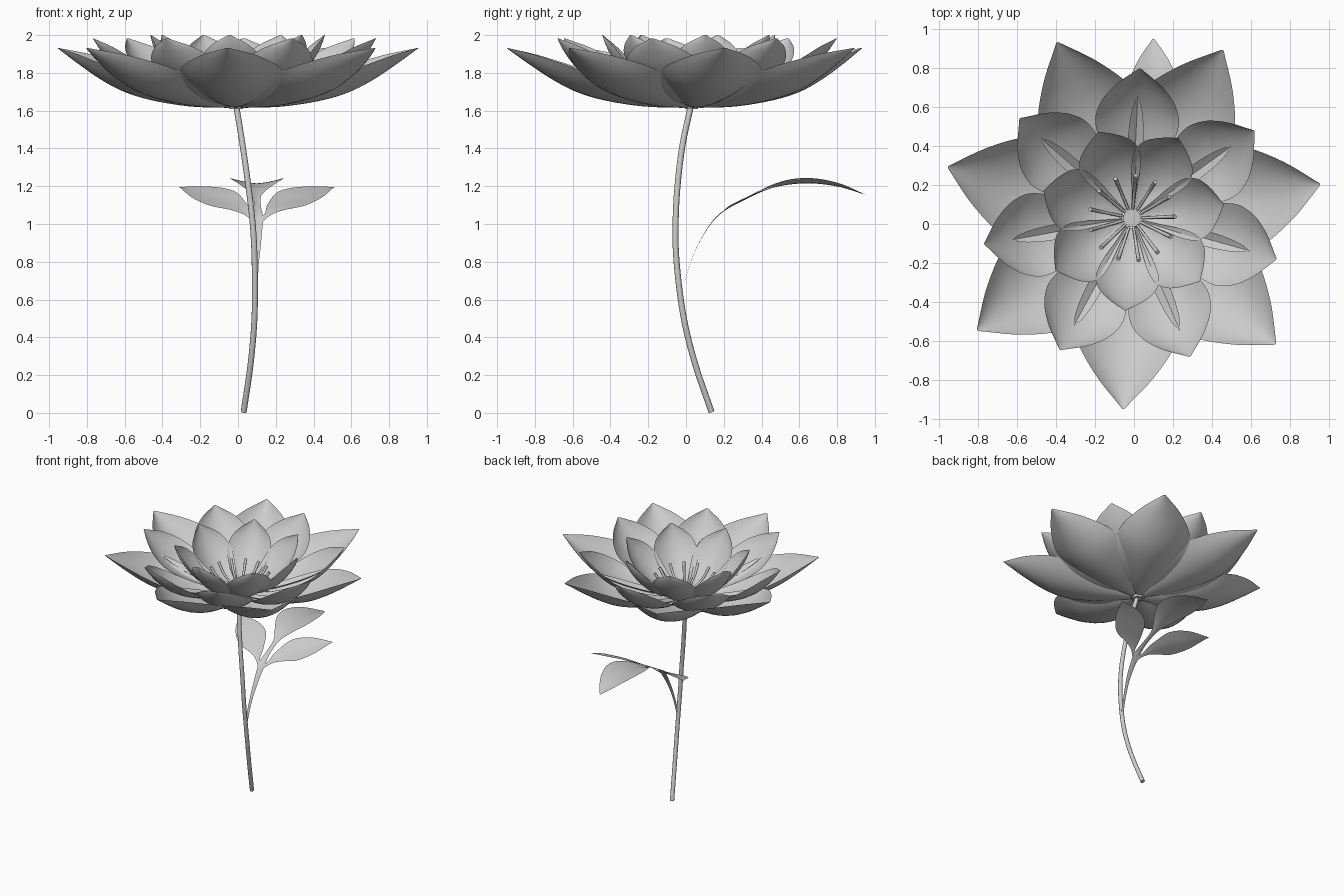
import bpy
import math
from mathutils import Vector

if "Cube" in bpy.data.objects:
    bpy.data.objects.remove(bpy.data.objects["Cube"])

CENTER = Vector((-0.01, 0.03, 0))


def spline(pts, t):
    """Catmull-Rom through pts; t is measured in point indices."""
    n = len(pts) - 1
    i = max(0, min(int(math.floor(t)), n - 1))
    f = t - i
    p = [Vector(pts[max(0, min(n, i + k))]) for k in (-1, 0, 1, 2)]
    if i == 0:
        p[0] = 2 * p[1] - p[2]
    if i == n - 1:
        p[3] = 2 * p[2] - p[1]
    return 0.5 * (2 * p[1] + (p[2] - p[0]) * f
                  + (2 * p[0] - 5 * p[1] + 4 * p[2] - p[3]) * f * f
                  + (3 * p[1] - p[0] - 3 * p[2] + p[3]) * f ** 3)


def grid_object(name, rows):
    """Smooth sheet from rows of points."""
    m = len(rows[0])
    verts = [v for row in rows for v in row]
    faces = [(i * m + j, i * m + j + 1, (i + 1) * m + j + 1, (i + 1) * m + j)
             for i in range(len(rows) - 1) for j in range(m - 1)]
    me = bpy.data.meshes.new(name)
    me.from_pydata(verts, [], faces)
    me.polygons.foreach_set("use_smooth", [True] * len(faces))
    ob = bpy.data.objects.new(name, me)
    bpy.context.collection.objects.link(ob)
    return ob


def petal(name, prof, cup, angle):
    """prof: (radius, height, half width) from base to tip."""
    wmax = max(p[2] for p in prof)
    n, m, rows = 28, 12, []
    for i in range(n + 1):
        t = i / n * (len(prof) - 1)
        r, z, w = spline(prof, t)
        d = spline(prof, t + 0.01) - spline(prof, t - 0.01)
        nr, nz = Vector((-d.y, d.x)).normalized()
        row = []
        for j in range(m + 1):
            s = 2 * j / m - 1
            c = cup * s * s * max(w, 0) / wmax
            rr, side = r + nr * c, s * w
            row.append(CENTER + Vector((rr * math.cos(angle) - side * math.sin(angle),
                                        rr * math.sin(angle) + side * math.cos(angle),
                                        z + nz * c)))
        rows.append(row)
    return grid_object(name, rows)


def tube(name, pts, radius, taper=(1, 1), res=3):
    cu = bpy.data.curves.new(name, 'CURVE')
    cu.dimensions = '3D'
    cu.bevel_depth = radius
    cu.bevel_resolution = res
    cu.use_fill_caps = True
    n = (len(pts) - 1) * 5
    sp = cu.splines.new('POLY')
    sp.points.add(n)
    for i in range(n + 1):
        sp.points[i].co = (*spline(pts, i / 5), 1)
        sp.points[i].radius = taper[0] + (taper[1] - taper[0]) * i / n
    sp.use_smooth = True
    ob = bpy.data.objects.new(name, cu)
    bpy.context.collection.objects.link(ob)
    return ob


# Three whorls of seven petals
OUTER = [(.05, 1.615, .05), (.25, 1.622, .16), (.45, 1.652, .245), (.6, 1.695, .272),
         (.73, 1.76, .235), (.86, 1.845, .14), (.98, 1.93, .006)]
MIDDLE = [(.05, 1.63, .04), (.25, 1.645, .12), (.42, 1.69, .19), (.55, 1.75, .215),
          (.65, 1.83, .185), (.72, 1.91, .115), (.77, 1.982, .006)]
INNER = [(.05, 1.645, .03), (.18, 1.67, .1), (.28, 1.725, .145), (.36, 1.8, .162),
         (.42, 1.88, .14), (.455, 1.945, .085), (.475, 2.0, .006)]
for label, prof, cup, start in (("outer", OUTER, .12, 10.2), ("middle", MIDDLE, .085, 87),
                                ("inner", INNER, .06, 8.5)):
    for k in range(7):
        petal(f"{label}_petal_{k + 1}", prof, cup, math.radians(start + k * 360 / 7))

# Stamens around the pistil
for k in range(13):
    a = math.radians(k * 360 / 13 + 2)
    d = Vector((math.cos(a), math.sin(a), 0))
    path = [CENTER + d * r + Vector((0, 0, z))
            for r, z in ((.03, 1.65), (.1, 1.68), (.17, 1.73), (.22, 1.8))]
    tube(f"stamen_{k + 1}", path, .01, (.6, 1.1), 2)

# Pistil
tube("pistil", [CENTER + Vector((0, 0, z)) for z in (1.61, 1.65, 1.7)], .045, (.8, 1.05))

# Curved stem
tube("stem", [(.03, .135, .005), (.068, .045, .27), (.088, -.015, .52), (.088, -.05, .8),
              (.078, -.055, 1.0), (.055, -.045, 1.2), (.024, -.018, 1.42), (-.01, .027, 1.63)],
     .016)

# Compound leaf: blades lie on an arched sheet sampled at even arc length
STEP = .165
SHEET = [(.09, -.03, .6), (.097, .012, .76), (.105, .075, .91), (.105, .172, 1.045),
         (.1, .315, 1.13), (.1, .465, 1.193), (.1, .63, 1.215), (.1, .795, 1.2), (.1, .95, 1.155)]


def leaf_blade(name, spine, cup=.2, mirror=1):
    """spine: (sideways, arc length, half width) on the sheet."""
    n, m, rows = 40, 8, []
    for i in range(n + 1):
        t = i / n * (len(spine) - 1)
        u, s, w = spline(spine, t)
        w = max(w, .002)
        d = spline(spine, t + .01) - spline(spine, t - .01)
        pu, ps = Vector((d.y, -d.x)).normalized()
        row = []
        for j in range(m + 1):
            k = 2 * j / m - 1
            p = spline(SHEET, (s + ps * k * w) / STEP)
            row.append(p + Vector((mirror * (u + pu * k * w), 0, cup * w * abs(k) ** 1.5)))
        rows.append(row)
    return grid_object(name, rows)


leaf_blade("leaf_stalk_and_end_leaflet",
           [(0, 0, .01), (0, .2, .012), (0, .36, .02), (0, .47, .027), (0, .58, .018),
            (0, .7, .025), (0, .8, .08), (0, .9, .13), (0, 1.0, .142), (0, 1.1, .122),
            (0, 1.21, .075), (0, 1.32, .004)])
SIDE = [(0, .43, .012), (.05, .5, .016), (.1, .57, .055), (.19, .655, .108),
        (.3, .745, .085), (.41, .835, .004)]
for label, sign in (("right", 1), ("left", -1)):
    leaf_blade(f"{label}_leaflet", SIDE, .1, sign)
